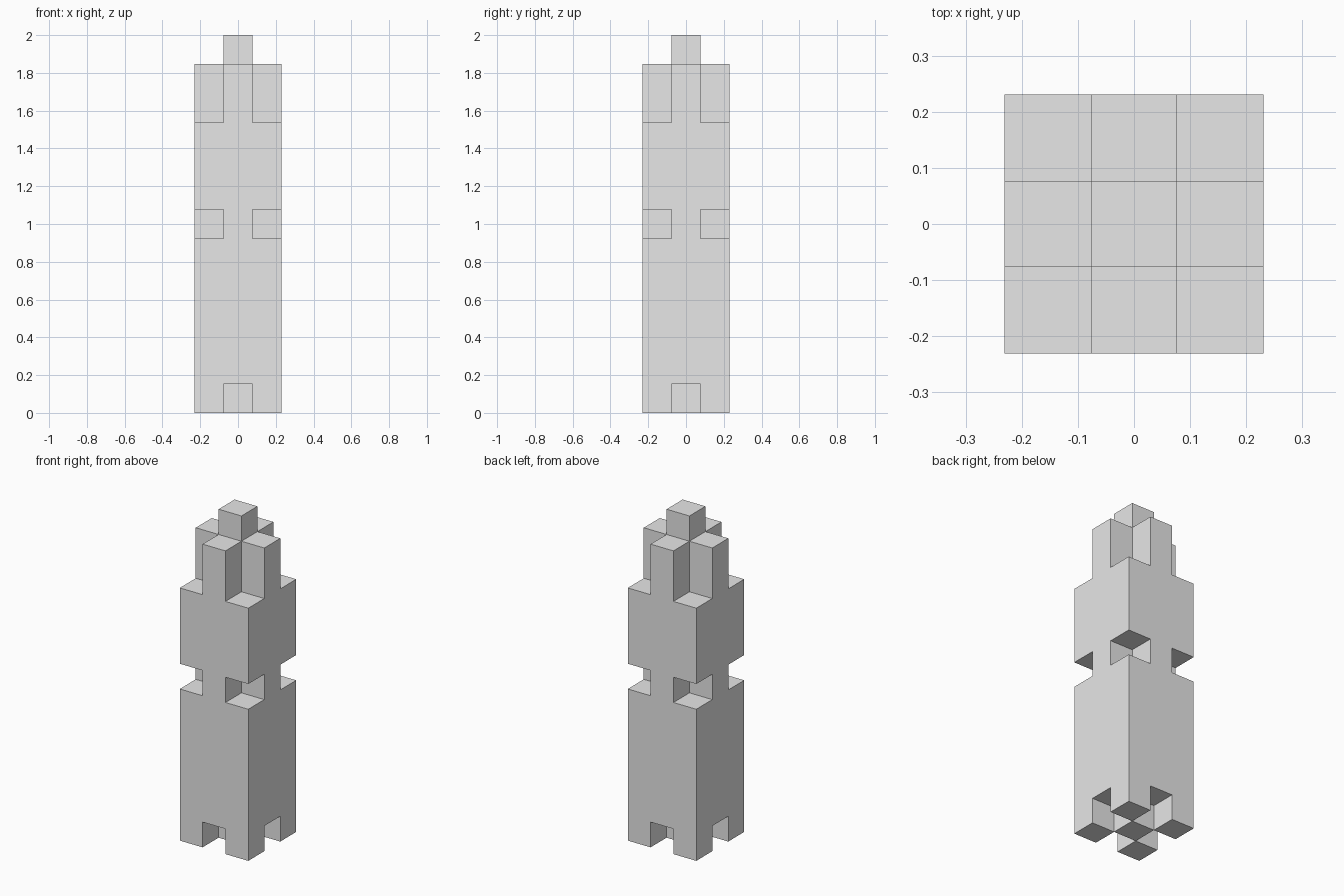
import bpy
import bmesh
from mathutils import Vector

cube = bpy.data.objects.get("Cube")
if cube:
    bpy.data.objects.remove(cube, do_unlink=True)

LAYERS = 13
UNIT = 2 / LAYERS

# One flat stone grey
stone = bpy.data.materials.new("stone_grey")
stone.use_nodes = True
grey = (0.8, 0.8, 0.8, 1)
stone.diffuse_color = grey
stone.node_tree.nodes["Principled BSDF"].inputs["Base Color"].default_value = grey

# Cross-sections on a three by three plan, by distance from the centre
SECTIONS = {
    "full": lambda d: True,
    "plus": lambda d: d < 2,
    "feet": lambda d: d != 1,
    "core": lambda d: d == 0,
}

# Stack from the ground up: feet, shaft, waist, chest, crown, tip
STACK = [("feet", 1), ("full", 5), ("plus", 1), ("full", 3), ("plus", 2), ("core", 1)]

cells = set()
level = 0
for section, height in STACK:
    for z in range(level, level + height):
        for x in (-1, 0, 1):
            for y in (-1, 0, 1):
                if SECTIONS[section](abs(x) + abs(y)):
                    cells.add((x, y, z))
    level += height

# Skin only the exposed sides of the blocks
bm = bmesh.new()
for cell in sorted(cells):
    centre = Vector(cell) + Vector((0, 0, 0.5))
    for axis in range(3):
        for sign in (-1, 1):
            n = Vector((0, 0, 0))
            n[axis] = sign
            if tuple(int(a + b) for a, b in zip(cell, n)) in cells:
                continue
            u = Vector((0, 0, 0))
            u[(axis + 1) % 3] = 1
            v = n.cross(u)
            corners = (-u - v, u - v, u + v, v - u)
            bm.faces.new([bm.verts.new((centre + (n + c) / 2) * UNIT) for c in corners])

# Weld and merge flat areas into clean faces
bmesh.ops.remove_doubles(bm, verts=bm.verts[:], dist=0.001)
bmesh.ops.dissolve_limit(bm, angle_limit=0.01, verts=bm.verts[:], edges=bm.edges[:])

mesh = bpy.data.meshes.new("block_tower")
bm.to_mesh(mesh)
bm.free()
mesh.materials.append(stone)
tower = bpy.data.objects.new("block_tower", mesh)
bpy.context.collection.objects.link(tower)
